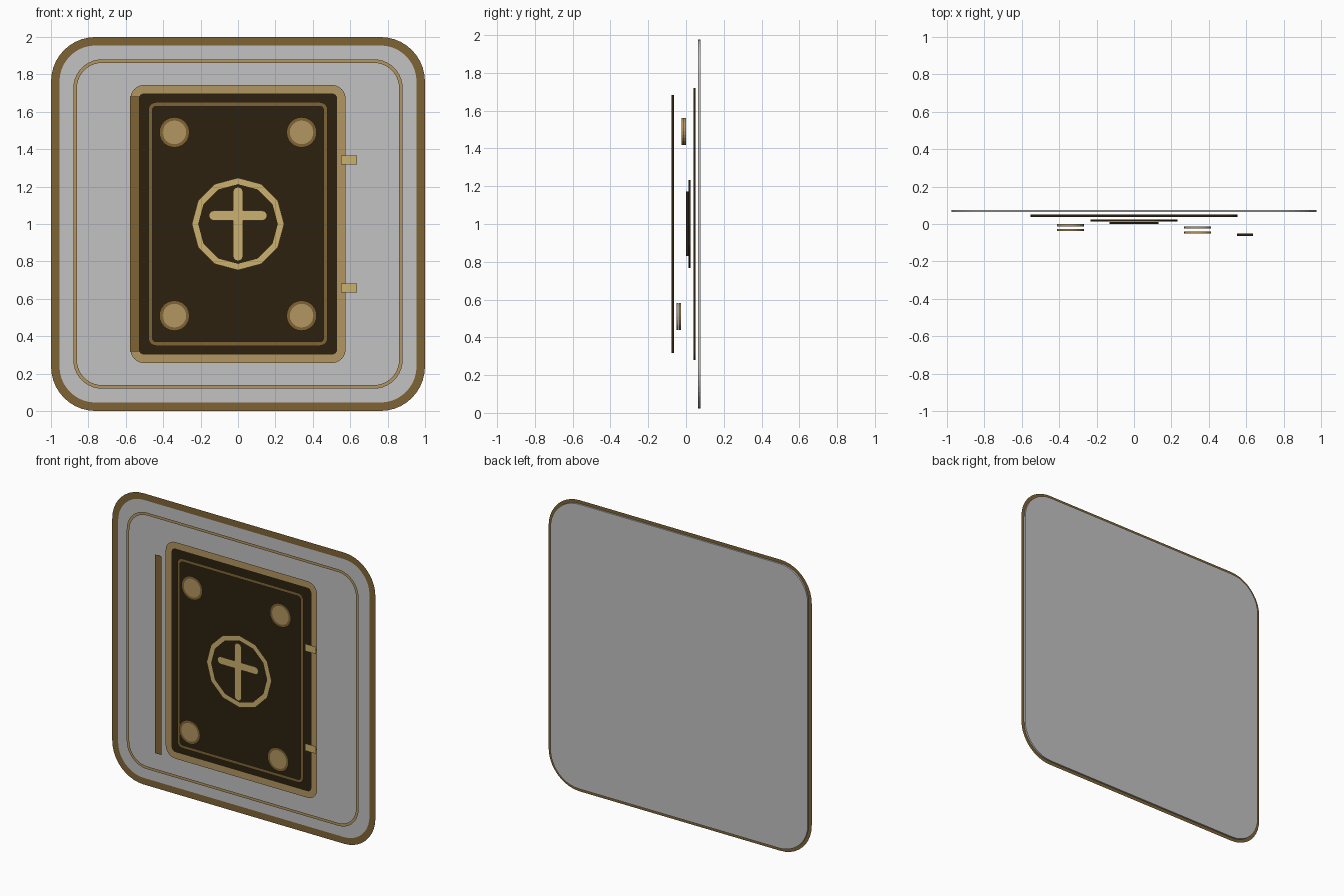
import bpy
import bmesh
from math import sin, cos, pi

cube = bpy.data.objects.get("Cube")
if cube:
    bpy.data.objects.remove(cube, do_unlink=True)


def material(name, rgb):
    """Flat material from display values, stored as linear."""
    lin = [((c / 255 + 0.055) / 1.055) ** 2.4 for c in rgb] + [1.0]
    m = bpy.data.materials.new(name)
    m.use_nodes = True
    m.diffuse_color = lin
    m.node_tree.nodes["Principled BSDF"].inputs["Base Color"].default_value = lin
    return m


SILVER = material("silver grey", (194, 194, 194))
BRONZE = material("dark bronze", (127, 100, 53))
TAN = material("tan gold", (178, 150, 98))
GOLD = material("pale gold", (203, 176, 110))
DARK = material("dark leather", (44, 33, 16))

STEP = 0.0127    # spacing of the stacked layers
THICK = 0.0113   # thickness of a filled layer
MID = 1.0        # height of the centre


def layer_front(i):
    return 0.0698 - i * STEP - THICK / 2


def rounded(hw, hh, r, cx=0.0, cz=MID, n=10):
    """Counter-clockwise rounded rectangle in x, z."""
    pts = []
    for k, (sx, sz) in enumerate([(1, 1), (-1, 1), (-1, -1), (1, -1)]):
        for j in range(n + 1):
            a = (k + j / n) * pi / 2
            pts.append((cx + sx * (hw - r) + r * cos(a), cz + sz * (hh - r) + r * sin(a)))
    return pts


def polygon(r, sides, cx=0.0, cz=MID):
    return [(cx + r * cos(2 * pi * i / sides), cz + r * sin(2 * pi * i / sides))
            for i in range(sides)]


def finish(name, bm, mat):
    me = bpy.data.meshes.new(name)
    bm.to_mesh(me)
    bm.free()
    me.materials.append(mat)
    ob = bpy.data.objects.new(name, me)
    bpy.context.collection.objects.link(ob)
    return ob


def slab(name, loop, layer, mat):
    """Solid plate of one layer."""
    bm = bmesh.new()
    y = layer_front(layer)
    front = [bm.verts.new((x, y, z)) for x, z in loop]
    back = [bm.verts.new((x, y + THICK, z)) for x, z in loop]
    bm.faces.new(front)
    bm.faces.new(back[::-1])
    for i in range(len(loop)):
        j = (i + 1) % len(loop)
        bm.faces.new((front[j], front[i], back[i], back[j]))
    return finish(name, bm, mat)


def sheet(name, loop, layer, mat, lift=0.001):
    """Flat sheet just in front of a layer."""
    bm = bmesh.new()
    y = layer_front(layer) - lift
    bm.faces.new([bm.verts.new((x, y, z)) for x, z in loop])
    return finish(name, bm, mat)


def band(name, outer, inner, layer, mat, lift=0.001):
    """Flat outline between two matching loops."""
    bm = bmesh.new()
    y = layer_front(layer) - lift
    a = [bm.verts.new((x, y, z)) for x, z in outer]
    b = [bm.verts.new((x, y, z)) for x, z in inner]
    for i in range(len(a)):
        j = (i + 1) % len(a)
        bm.faces.new((a[i], a[j], b[j], b[i]))
    return finish(name, bm, mat)


def frame(name, hw, hh, r, width, layer, mat):
    w = width / 2
    return band(name, rounded(hw + w, hh + w, r + w), rounded(hw - w, hh - w, r - w), layer, mat)


def fin(name, start, end, layer):
    """Dark blade behind a straight stroke, one layer deep."""
    bm = bmesh.new()
    y = layer_front(layer)
    corners = [(start, y), (end, y), (end, y + THICK), (start, y + THICK)]
    bm.faces.new([bm.verts.new((p[0], v, p[1])) for p, v in corners])
    return finish(name, bm, DARK)


# Backing panel with border and inner outline
slab("panel", rounded(0.977, 0.977, 0.215), 0, SILVER)
frame("panel_border", 0.977, 0.977, 0.215, 0.045, 0, BRONZE)
frame("panel_outline", 0.871, 0.871, 0.145, 0.019, 1, TAN)

# Book cover with edge and inner outline
slab("cover", rounded(0.553, 0.721, 0.052), 2, DARK)
frame("cover_edge", 0.553, 0.721, 0.052, 0.045, 2, TAN)
frame("cover_outline", 0.468, 0.64, 0.03, 0.022, 3, BRONZE)

# Central medallion
slab("medallion", polygon(0.232, 12), 4, DARK)
band("medallion_ring", polygon(0.247, 12), polygon(0.213, 12), 4, GOLD)

# Cross
fin("cross_upright_blade", (0, 0.83), (0, 1.173), 5)
fin("cross_arm_blade", (-0.13, 1.045), (0.13, 1.045), 5)
sheet("cross_upright", rounded(0.026, 0.197, 0.0255), 5, GOLD)
sheet("cross_arm", rounded(0.155, 0.026, 0.0255, cz=1.045), 5, GOLD, 0.0015)

# Corner studs
layer = 6
for row, sz in (("upper", 1), ("lower", -1)):
    for side, sx in (("right", -1), ("left", 1)):
        x, z = sx * 0.34, MID + sz * 0.49
        slab(f"{row}_{side}_stud", polygon(0.072, 24, x, z), layer, TAN)
        band(f"{row}_{side}_stud_ring", polygon(0.081, 24, x, z),
             polygon(0.063, 24, x, z), layer, BRONZE)
        layer += 1

# Clasps
for row, sz in (("upper", 1), ("lower", -1)):
    z = MID + sz * 0.342
    fin(f"{row}_clasp_blade", (0.552, z), (0.636, z), 10)
    sheet(f"{row}_clasp", rounded(0.042, 0.025, 0.001, 0.594, z, 1), 10, GOLD)

# Spine strip
fin("spine_blade", (-0.552, 0.318), (-0.552, 1.682), 11)
sheet("spine", rounded(0.026, 0.682, 0.001, -0.552, MID, 1), 11, BRONZE)
